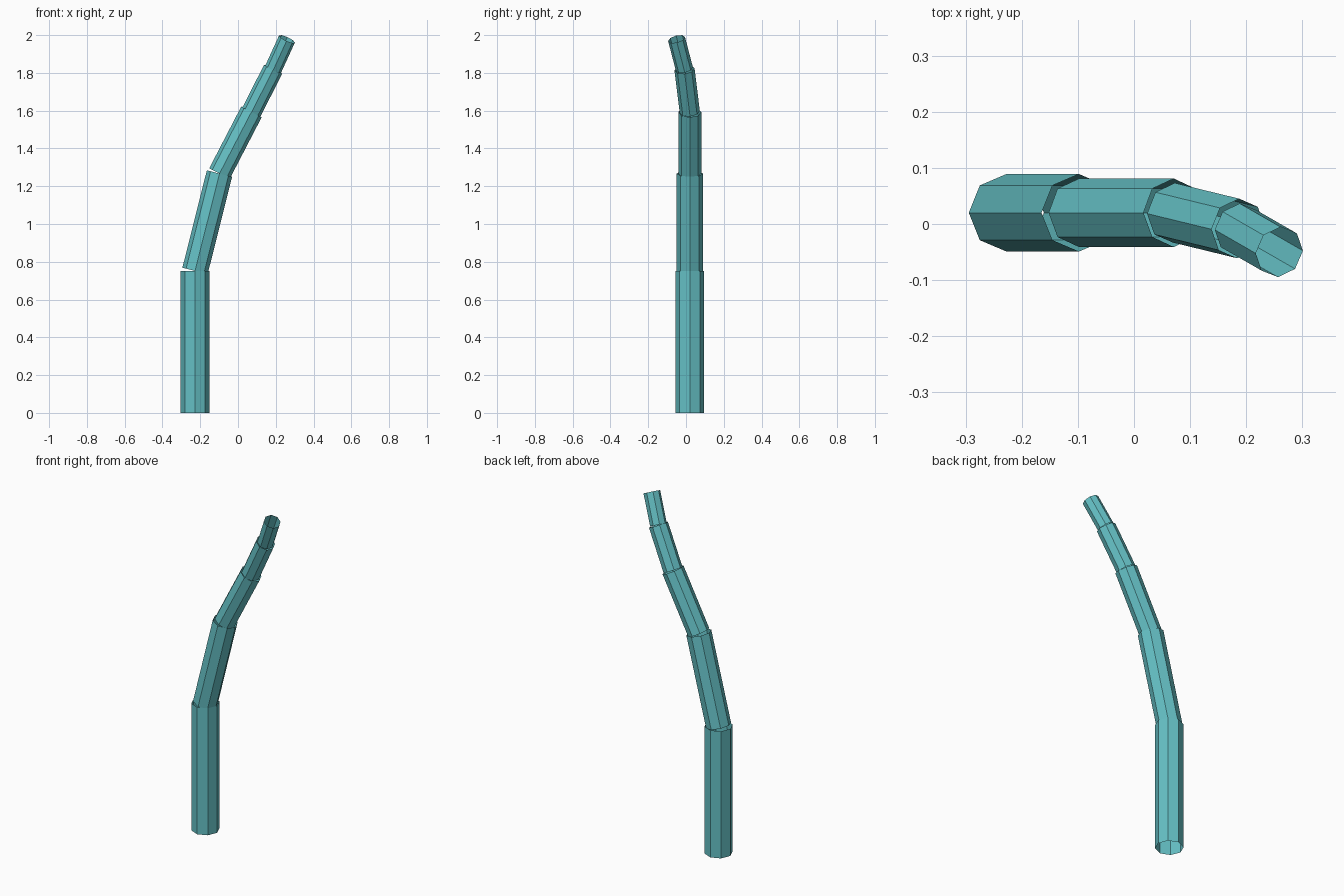
import bpy
from mathutils import Vector

if "Cube" in bpy.data.objects:
    bpy.data.objects.remove(bpy.data.objects["Cube"])

teal = bpy.data.materials.new("teal")
teal.diffuse_color = (0.13, 0.53, 0.56, 1)
teal.use_nodes = True
teal.node_tree.nodes["Principled BSDF"].inputs["Base Color"].default_value = teal.diffuse_color

# Joint centres along the bent trunk, and the radius of each open tube
joints = [(-0.2275, 0.02, 0.0), (-0.2275, 0.02, 0.752), (-0.098, 0.02, 1.267),
          (0.071, 0.02, 1.593), (0.186, -0.008, 1.819), (0.259, -0.050, 1.979)]
radii = [0.0765, 0.069, 0.061, 0.0535, 0.046]


def tube(name, start, end, radius):
    """Open-ended eight-sided tube between two points."""
    a, b = Vector(start), Vector(end)
    axis = b - a
    bpy.ops.mesh.primitive_cylinder_add(
        vertices=8, radius=radius, depth=axis.length,
        end_fill_type='NOTHING', location=(a + b) / 2)
    ob = bpy.context.object
    ob.name = name
    ob.rotation_mode = 'QUATERNION'
    ob.rotation_quaternion = Vector((0, 0, 1)).rotation_difference(axis)
    ob.data.materials.append(teal)


# Trunk segments, thinner and shorter towards the tip
for i, r in enumerate(radii):
    tube(f"trunk_segment_{i + 1}", joints[i], joints[i + 1], r)
